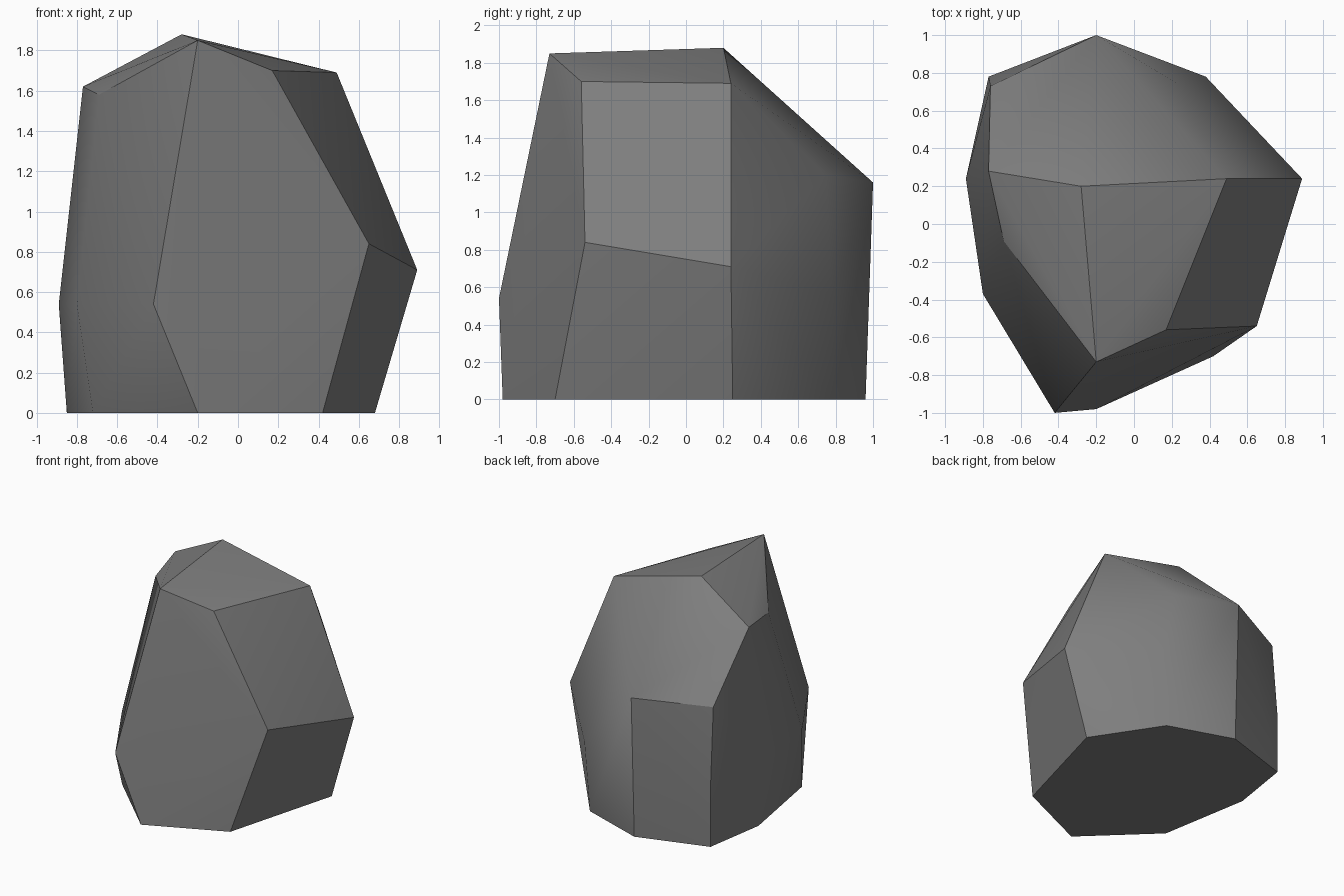
import bpy
import bmesh
import math

cube = bpy.data.objects.get("Cube")
if cube:
    bpy.data.objects.remove(cube, do_unlink=True)

# Stone colour
stone = bpy.data.materials.new("stone grey")
stone.use_nodes = True
grey = (0.21, 0.21, 0.21, 1)
stone.diffuse_color = grey
bsdf = stone.node_tree.nodes["Principled BSDF"]
bsdf.inputs["Base Color"].default_value = grey
bsdf.inputs["Roughness"].default_value = 0.9

# Corners of the boulder, from the ground up
base = [(-.20, -.98, 0), (.42, -.70, 0), (.68, .25, 0), (.33, .78, 0),
        (-.20, .96, 0), (-.77, .78, 0), (-.85, .27, 0), (-.72, -.48, 0)]
waist = [(-.42, -1, .54), (.65, -.54, .84), (.89, .24, .71), (.38, .78, .56),
         (-.77, .78, .50), (-.89, .24, .54), (-.80, -.37, .54)]
shoulder = [(.22, .75, 1.20), (-.20, 1, 1.16), (-.76, .73, 1.13)]
crown = [(-.20, -.73, 1.85), (.17, -.56, 1.70), (.49, .24, 1.69),
         (-.77, .28, 1.62), (-.69, -.09, 1.58), (-.28, .20, 1.88)]

# Wrap the corners in a faceted shell
bm = bmesh.new()
for corner in base + waist + shoulder + crown:
    bm.verts.new(corner)
bmesh.ops.convex_hull(bm, input=bm.verts)
bmesh.ops.dissolve_limit(bm, angle_limit=math.radians(1),
                         verts=bm.verts, edges=bm.edges)
bmesh.ops.recalc_face_normals(bm, faces=bm.faces)

mesh = bpy.data.meshes.new("boulder")
bm.to_mesh(mesh)
bm.free()
mesh.materials.append(stone)
boulder = bpy.data.objects.new("boulder", mesh)
bpy.context.collection.objects.link(boulder)

# Soft faces with crisp main ridges
bpy.ops.object.select_all(action='DESELECT')
boulder.select_set(True)
bpy.context.view_layer.objects.active = boulder
bpy.ops.object.shade_smooth_by_angle(angle=math.radians(30))
